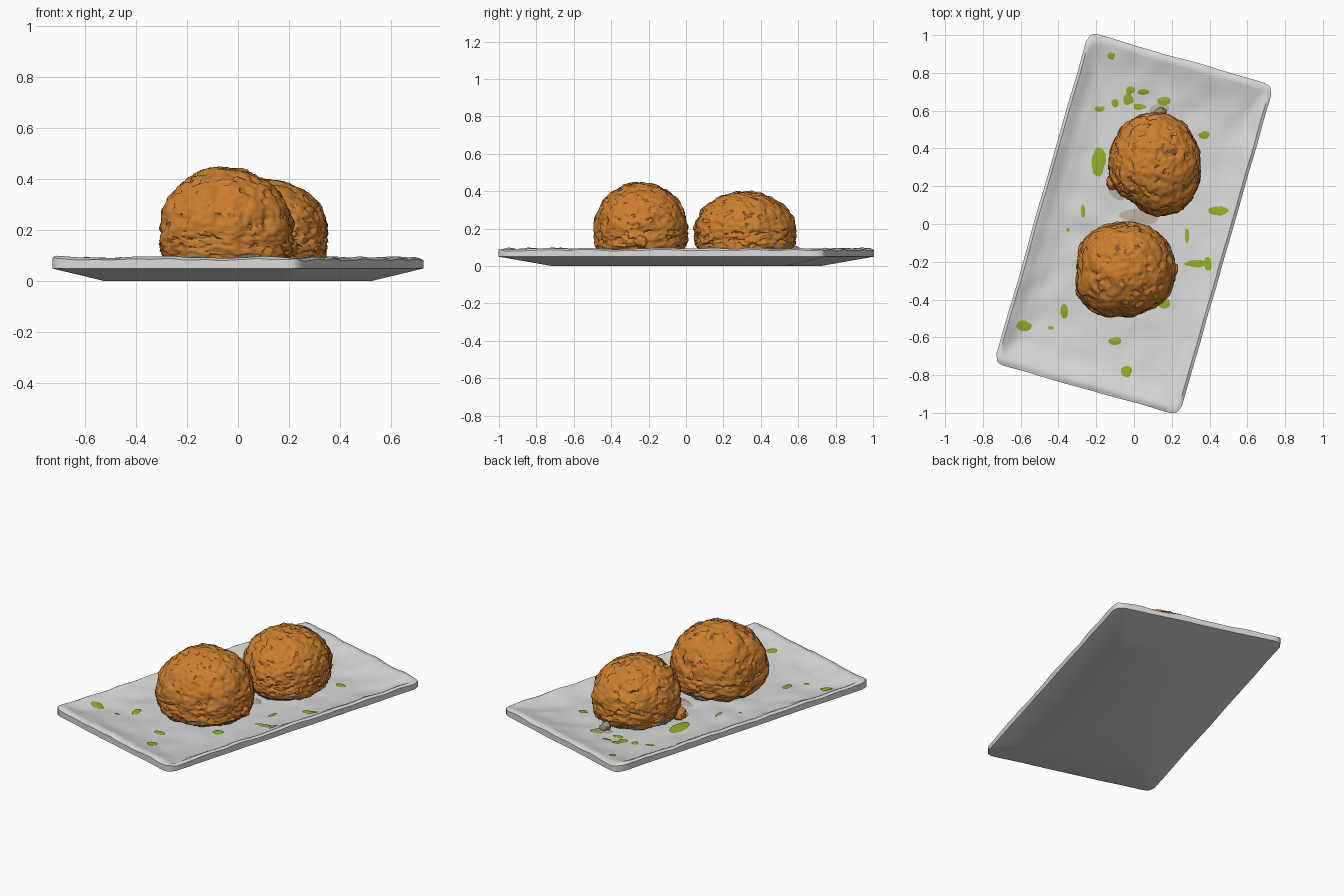
import bpy, bmesh
from math import sin, cos, tau, pi, radians, floor, atan2, hypot
from mathutils import Vector, Matrix, noise

cube = bpy.data.objects.get("Cube")
if cube:
    bpy.data.objects.remove(cube)


def material(name, rgb):
    m = bpy.data.materials.new(name)
    m.use_nodes = True
    m.diffuse_color = (*rgb, 1)
    bsdf = m.node_tree.nodes["Principled BSDF"]
    bsdf.inputs["Base Color"].default_value = (*rgb, 1)
    bsdf.inputs["Roughness"].default_value = 0.7
    return m


white = material("glazed white", (0.70, 0.70, 0.69))
orange = material("fried orange", (0.60, 0.21, 0.03))
taupe = material("greasy taupe", (0.36, 0.24, 0.15))
brown = material("burnt brown", (0.24, 0.11, 0.03))
smear = material("sauce beige", (0.52, 0.44, 0.37))
green = material("herb green", (0.29, 0.43, 0.02))


def finish(bm, name, mats, angle=40):
    bmesh.ops.recalc_face_normals(bm, faces=bm.faces)
    mesh = bpy.data.meshes.new(name)
    bm.to_mesh(mesh)
    bm.free()
    for m in mats:
        mesh.materials.append(m)
    ob = bpy.data.objects.new(name, mesh)
    bpy.context.collection.objects.link(ob)
    bpy.ops.object.select_all(action='DESELECT')
    ob.select_set(True)
    bpy.context.view_layer.objects.active = ob
    bpy.ops.object.shade_smooth_by_angle(angle=radians(angle))
    return ob


# Plate: rounded rectangle turned on the table
HALF = Vector((0.51, 0.91))
CORNER = 0.05
TURN = Matrix.Rotation(radians(-16), 2)
PROFILE = [(0, 0.05), (0.7, 0.053), (0.85, 0.066), (0.93, 0.085), (0.97, 0.094), (1, 0.084)]


def plate_height(p):
    """Height of the hand-shaped upper surface at world point p."""
    q = TURN.inverted() @ Vector(p[:2])
    s = min(1, max(abs(q.x) / HALF.x, abs(q.y) / HALF.y))
    for (s0, z0), (s1, z1) in zip(PROFILE, PROFILE[1:]):
        if s <= s1:
            z = z0 + (z1 - z0) * (s - s0) / (s1 - s0)
            break
    return z + 0.008 * noise.noise(Vector((p[0] * 9, p[1] * 9, 1)))


def outline(side):
    """Evenly spaced points round the rounded rectangle."""
    pts = []
    inner = HALF - Vector((CORNER, CORNER))
    for k in range(4):
        for i in range(side):
            t = -1 + 2 * i / side
            u, v = [(t, -1), (1, t), (-t, 1), (-1, -t)][k]
            q = Vector((u * HALF.x, v * HALF.y))
            c = Vector((max(-inner.x, min(inner.x, q.x)), max(-inner.y, min(inner.y, q.y))))
            p = c + (q - c).normalized() * CORNER
            wave = 1 + 0.006 * noise.noise(Vector((p.x * 5, p.y * 5, 4)))
            pts.append(TURN @ (p * wave))
    return pts


bm = bmesh.new()
edge = outline(36)
rings = [[bm.verts.new((p.x * s, p.y * s, z)) for p in edge] for s, z in ((0.715, 0), (1, 0.05))]
top_scales = [1, 0.985, 0.97, 0.95, 0.93, 0.89] + [0.85 - 0.05 * i for i in range(17)]
for s in top_scales:
    rings.append([bm.verts.new((p.x * s, p.y * s, plate_height(p * s))) for p in edge])
for a, b in zip(rings, rings[1:]):
    for i in range(len(edge)):
        j = (i + 1) % len(edge)
        bm.faces.new((a[i], a[j], b[j], b[i]))
bm.faces.new(rings[0])
bm.faces.new(rings[-1])
finish(bm, "plate", [white])


# Fried balls: uneven plan outline, round top, blunt base
def ball(name, centre, top, base, radii, seed, burnt):
    bm = bmesh.new()
    bmesh.ops.create_icosphere(bm, subdivisions=6, radius=1)
    n = len(radii)
    for v in bm.verts:
        d = v.co.copy()
        turn = (atan2(d.y, d.x) % tau) / tau * n
        i = floor(turn) % n
        f = (1 - cos((turn - floor(turn)) * pi)) / 2
        r = radii[i] * (1 - f) + radii[(i + 1) % n] * f
        flat = hypot(d.x, d.y)
        blend = r * flat + 0.255 * (1 - flat)
        if d.z < 0:
            blend *= (1 - abs(d.z) ** 4) ** 0.25 / max(flat, 0.001)
        height = top if d.z > 0 else base
        p = Vector((d.x * blend, d.y * blend, d.z * height))
        rough = 0.010 * noise.noise(d * 4 + seed) + 0.007 * noise.noise(d * 10 + seed)
        rough += 0.003 * noise.noise(d * 25 + seed)
        if noise.noise(d * 7 - seed) > 0.32:
            rough -= 0.010
        v.co = p + d * rough + centre
    for f in bm.faces:
        c = f.calc_center_median()
        patch = noise.noise(c * 9 + seed)
        if c.z < 0.09 + 0.07 * patch:
            f.material_index = 1
        elif hypot((c.x - burnt[0]) / 2, c.y - burnt[1]) < 0.03 and c.z > 0.3 and noise.noise(c * 25) > 0.05:
            f.material_index = 2
    finish(bm, name, [orange, taupe, brown], 60)


ball("front_ball", Vector((-0.05, -0.24, 0.2)), 0.247, 0.16,
     (0.265, 0.27, 0.26, 0.245, 0.255, 0.265, 0.25, 0.28, 0.275, 0.25, 0.25, 0.27),
     Vector((3, 1, 7)), (-0.04, -0.13))
ball("back_ball", Vector((0.11, 0.31, 0.19)), 0.208, 0.15,
     (0.24, 0.25, 0.27, 0.28, 0.27, 0.25, 0.24, 0.24, 0.225, 0.265, 0.275, 0.255),
     Vector((8, 5, 2)), (0.16, 0.4))


# Crumbs fallen from the balls
def crumb(name, x, y, size, z, mat):
    bm = bmesh.new()
    bmesh.ops.create_icosphere(bm, subdivisions=3, radius=size)
    for v in bm.verts:
        v.co *= 1 + 0.4 * noise.noise(v.co * 40 + Vector((x, y, 0)) * 30)
        v.co += Vector((x, y, z))
    finish(bm, name, [mat], 60)


crumb("side_crumb", 0.2, -0.24, 0.035, 0.13, orange)
crumb("left_crumb", -0.11, 0.22, 0.04, 0.08, orange)
crumb("back_crumb", 0.14, 0.59, 0.03, 0.075, taupe)


# Thin pieces draped over the plate
def draped(name, spots, mat, lift):
    bm = bmesh.new()
    for x, y, rx, ry in spots:
        loops = []
        for s in (0.5, 1):
            loop = []
            for i in range(14):
                a = tau * i / 14
                w = s * (1 + 0.35 * noise.noise(Vector((x * 30 + cos(a), y * 30 + sin(a), 2))))
                p = Vector((x + rx * w * cos(a), y + ry * w * sin(a), 0))
                p.z = plate_height(p) + lift * (1.6 - 0.6 * s)
                loop.append(bm.verts.new(p))
            loops.append(loop)
        bm.faces.new(loops[0])
        for i in range(14):
            j = (i + 1) % 14
            bm.faces.new((loops[0][i], loops[1][i], loops[1][j], loops[0][j]))
    finish(bm, name, [mat])


draped("herb_flakes", [
    (-.12, .89, .02, .02), (-.03, .66, .025, .03), (-.02, .71, .025, .02),
    (.05, .7, .03, .016), (-.1, .64, .018, .025), (-.18, .61, .028, .016),
    (.16, .65, .04, .02), (.03, .62, .035, .015), (.37, .47, .03, .02),
    (.45, .07, .05, .024), (-.19, .33, .04, .08), (-.27, .07, .01, .035),
    (.28, -.06, .012, .04), (.33, -.21, .06, .018), (.39, -.21, .02, .035),
    (.16, -.42, .035, .028), (-.1, -.62, .035, .022), (-.04, -.78, .03, .03),
    (-.37, -.46, .02, .038), (-.58, -.54, .04, .028), (-.44, -.55, .018, .01),
    (-.35, -.03, .01, .01)], green, 0.005)
draped("sauce_smears", [(.03, .04, .1, .04), (-.08, .18, .06, .05), (.13, .61, .05, .025)],
       smear, 0.004)
